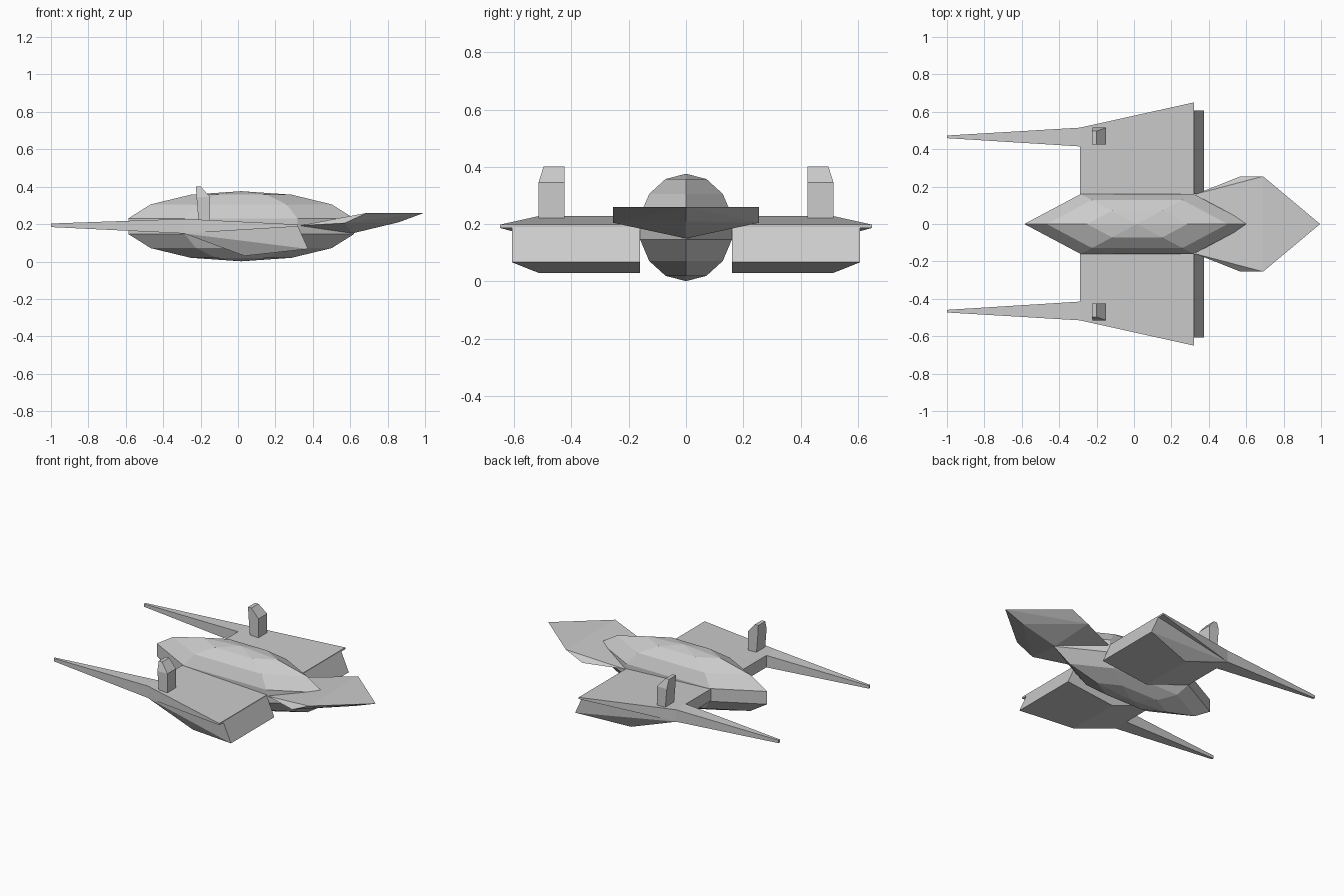
import bpy, bmesh
from math import cos, sin, pi, radians

if "Cube" in bpy.data.objects:
    bpy.data.objects.remove(bpy.data.objects["Cube"])


def finish(bm, name):
    bmesh.ops.dissolve_limit(bm, angle_limit=radians(0.5), verts=bm.verts, edges=bm.edges)
    bmesh.ops.recalc_face_normals(bm, faces=bm.faces)
    me = bpy.data.meshes.new(name)
    bm.to_mesh(me)
    bm.free()
    ob = bpy.data.objects.new(name, me)
    bpy.context.collection.objects.link(ob)
    return ob


def hull(name, pts):
    """Flat-faced convex block around a few corner points."""
    bm = bmesh.new()
    vs = [bm.verts.new(p) for p in pts]
    res = bmesh.ops.convex_hull(bm, input=vs)
    loose = [v for v in bm.verts if not v.link_faces]
    bmesh.ops.delete(bm, geom=loose, context='VERTS')
    return finish(bm, name)


def paired(name, pts):
    """Same block on both sides of the centre line."""
    for side, s in (("left", -1), ("right", 1)):
        hull(f"{side}_{name}", [(x, y * s, z) for x, y, z in pts])


# Fuselage: six-sided, seven-band flattened ellipsoid
pts = [(0.017, 0, 0.001), (0.017, 0, 0.376)]
for k in range(-2, 4):
    lat = (k - 0.5) * pi / 7
    for i in range(6):
        a = i * pi / 3
        pts.append((0.017 + 0.619 * cos(lat) * cos(a),
                    0.19 * cos(lat) * sin(a),
                    0.1885 + 0.1875 * sin(lat)))
hull("fuselage", pts)

# Broad pointed nose wedge
pts = [(0.99 + 0.005, 0, 0.26), (0.86, 0, 0.21), (0.61, 0, 0.15)]
for s in (-1, 1):
    pts += [(0.33, 0.16 * s, 0.192), (0.57, 0.255 * s, 0.205), (0.69, 0.255 * s, 0.26)]
hull("nose_wedge", pts)

# Wings: thick at the rear, thin at the leading edge
paired("wing", [(-0.29, y, z) for y in (0.15, 0.515) for z in (0.15, 0.228)]
       + [(0.32, y, z) for y in (0.15, 0.65) for z in (0.187, 0.198)])

# Engine pods under the wings
paired("engine_pod", [(-0.29, 0.16, 0.15), (-0.29, 0.515, 0.15),
                      (0.035, 0.16, 0.03), (0.035, 0.515, 0.03),
                      (0.375, 0.16, 0.067), (0.375, 0.608, 0.067),
                      (0.32, 0.16, 0.19), (0.32, 0.608, 0.19)])

# Long tapering tail spikes
paired("tail_spike", [(-0.29, y, z) for y in (0.415, 0.515) for z in (0.15, 0.228)]
       + [(-1.0, y, z) for y in (0.459, 0.473) for z in (0.184, 0.203)])

# Upright fins with chamfered tops
paired("fin", [(x, y, 0.205) for x in (-0.21, -0.15) for y in (0.425, 0.515)]
       + [(x, y, 0.345) for x in (-0.222, -0.15) for y in (0.425, 0.515)]
       + [(x, y, 0.402) for x in (-0.225, -0.2) for y in (0.425, 0.497)])
